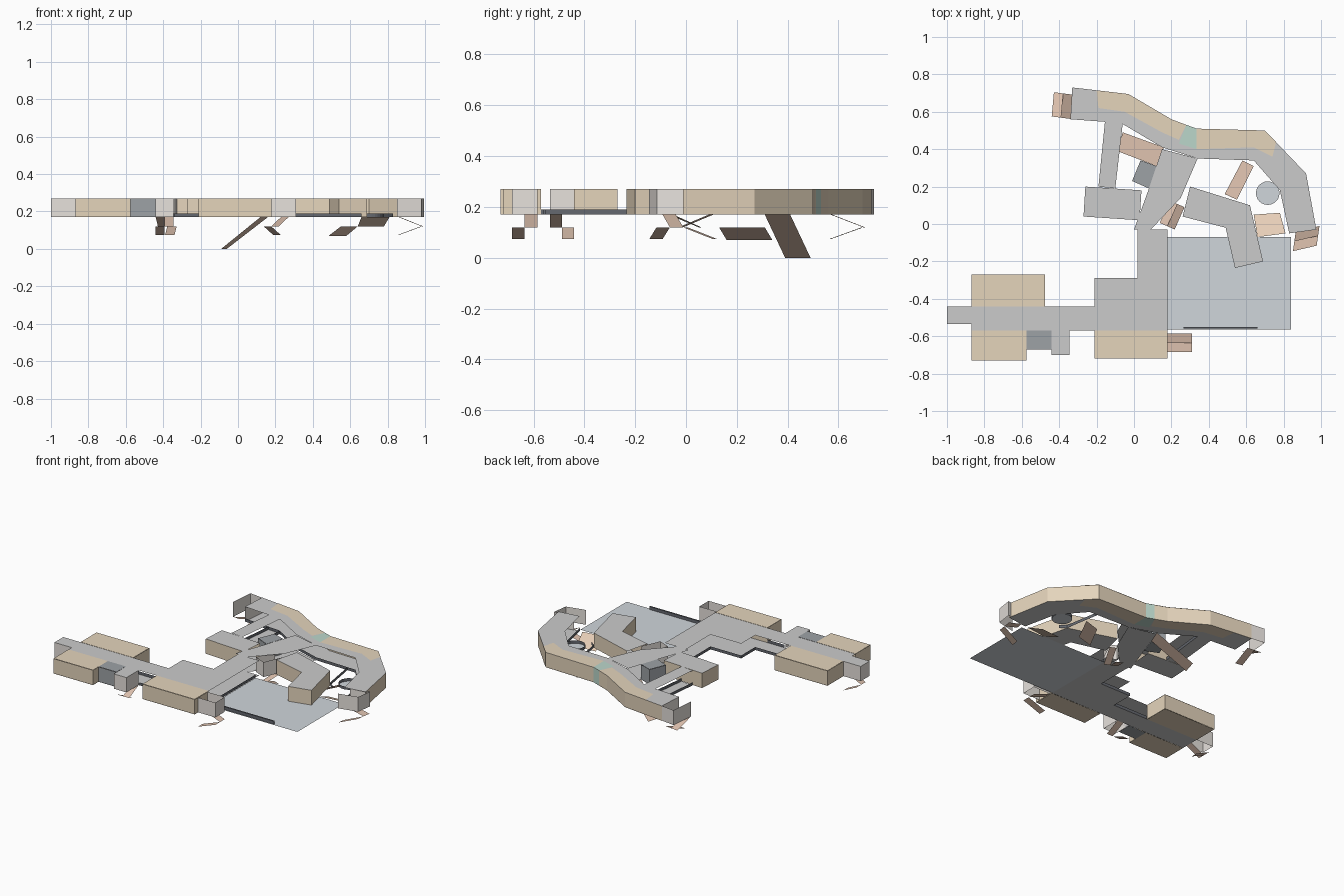
import bpy, math
from mathutils import Vector

if "Cube" in bpy.data.objects:
    bpy.data.objects.remove(bpy.data.objects["Cube"])

LOW, TOP = 0.17, 0.27          # deck level and roof level


def mat(name, r, g, b):
    m = bpy.data.materials.new(name)
    m.diffuse_color = (r, g, b, 1)
    m.use_nodes = True
    m.node_tree.nodes["Principled BSDF"].inputs["Base Color"].default_value = m.diffuse_color
    return m


TAN = mat("tan", 0.78, 0.66, 0.50)
DARK = mat("dark", 0.13, 0.14, 0.16)
CHAR = mat("charcoal", 0.34, 0.36, 0.38)
PALE = mat("pale", 0.80, 0.76, 0.72)
BROWN = mat("brown", 0.72, 0.53, 0.42)
TEAL = mat("teal", 0.50, 0.68, 0.60)
BLUE = mat("blue_grey", 0.63, 0.67, 0.71)
ORANGE = mat("orange", 0.80, 0.62, 0.48)


def mesh(name, verts, faces, m=None):
    me = bpy.data.meshes.new(name)
    me.from_pydata([tuple(v) for v in verts], [], faces)
    me.update()
    ob = bpy.data.objects.new(name, me)
    bpy.context.collection.objects.link(ob)
    if m:
        me.materials.append(m)
    return ob


def rect(x0, x1, y0, y1):
    return [(x0, y0), (x1, y0), (x1, y1), (x0, y1)]


def sheet(name, pts, z, m=None):
    return mesh(name, [(x, y, z) for x, y in pts], [list(range(len(pts)))], m)


def wall(name, pts, m, z0=LOW, z1=TOP, closed=False):
    n = len(pts)
    verts = [(x, y, z0) for x, y in pts] + [(x, y, z1) for x, y in pts]
    faces = [(i, (i + 1) % n, n + (i + 1) % n, n + i)
             for i in range(n if closed else n - 1)]
    return mesh(name, verts, faces, m)


def room(name, pts, m):
    """Closed room: floor, roof and walls in one colour."""
    sheet(name + "_floor", pts, LOW - 0.001, m)
    sheet(name + "_roof", pts, TOP + 0.001, m)
    wall(name + "_walls", pts, m, closed=True)


def corridor(name, pts):
    """Grey deck with a matching grey roof."""
    sheet(name + "_floor", pts, LOW)
    sheet(name + "_roof", pts, TOP)


def kerb(name, pts, closed=False):
    wall(name, pts, DARK, LOW, LOW + 0.02, closed)


def stair_cell(name, a, b, out, run, roof=False):
    """Stair shaft: three pale walls, two flights doubling back."""
    a, b, out = Vector(a), Vector(b), Vector(out)
    c, d = b + out, a + out
    wall(name + "_walls", [a, d, c, b], PALE)
    if roof:
        sheet(name + "_roof", [a, b, c, d], TOP)
    mid, r = (a + b) / 2, out.normalized() * run
    for part, p, q, zn, zf in (("upper", a, mid, 0.17, 0.12),
                               ("lower", mid, b, 0.073, 0.12)):
        mesh(f"{name}_{part}_flight",
             [(*p, zn), (*q, zn), (*(q + r), zf), (*(p + r), zf)],
             [(0, 1, 2, 3)], BROWN)


# Southern wing
corridor("west_corridor", rect(-0.87, -0.21, -0.57, -0.44))
corridor("central_hall", [(-0.21, -0.57), (0.18, -0.57), (0.18, -0.03),
                          (0.02, -0.03), (0.02, -0.29), (-0.21, -0.29)])
room("northwest_room", rect(-0.87, -0.475, -0.44, -0.27), TAN)
room("southwest_room", rect(-0.87, -0.575, -0.73, -0.57), TAN)
room("south_room", rect(-0.21, 0.18, -0.72, -0.57), TAN)
room("service_room", rect(-0.575, -0.44, -0.67, -0.57), CHAR)
kerb("west_corridor_kerb", [(-0.47, -0.44), (-0.21, -0.44), (-0.21, -0.29),
                            (0.02, -0.29), (0.02, -0.03)])
kerb("south_corridor_kerb", [(-0.34, -0.57), (-0.21, -0.57)])
kerb("hall_east_kerb", [(0.18, -0.57), (0.18, -0.07)])

# Open terrace with a low rail
sheet("terrace", rect(0.18, 0.84, -0.565, -0.07), LOW - 0.002, BLUE)
wall("terrace_rail", rect(0.265, 0.66, -0.56, -0.55), DARK, LOW, 0.19, True)
sheet("terrace_rail_top", rect(0.265, 0.66, -0.56, -0.55), 0.19, DARK)

# Links between the hall and the arc
corridor("diagonal_link", [(0.0, -0.03), (0.09, -0.03), (0.25, 0.14),
                           (0.34, 0.35), (0.15, 0.40), (0.08, 0.19)])
SPUR = [(0.03, 0.02), (-0.27, 0.04), (-0.26, 0.20), (0.04, 0.18)]
corridor("west_spur", SPUR)
wall("west_spur_walls", SPUR, TAN)
corridor("north_link", [(-0.19, 0.20), (-0.10, 0.19), (-0.06, 0.54), (-0.155, 0.55)])
kerb("north_link_west_kerb", [(-0.19, 0.20), (-0.155, 0.55)])
kerb("north_link_east_kerb", [(-0.10, 0.19), (-0.06, 0.54)])

# Curved gallery
OUTER = [(-0.33, 0.73), (-0.03, 0.695), (0.20, 0.56), (0.33, 0.51),
         (0.70, 0.50), (0.92, 0.27), (0.975, -0.03)]
INNER = [(-0.34, 0.56), (-0.07, 0.54), (0.15, 0.41), (0.34, 0.35),
         (0.64, 0.34), (0.78, 0.18), (0.83, -0.05)]
n = len(OUTER)
for name, z in (("gallery_floor", LOW), ("gallery_roof", TOP)):
    mesh(name, [(x, y, z) for x, y in OUTER + INNER],
         [(i, i + 1, n + i + 1, n + i) for i in range(n - 1)])
wall("gallery_outer_wall", OUTER, TAN)
kerb("gallery_inner_kerb", INNER)
BANDS = {"west": ([(-0.20, 0.715), (-0.03, 0.695), (0.20, 0.56), (0.28, 0.53),
                   (0.24, 0.45), (0.15, 0.49), (-0.05, 0.60), (-0.19, 0.62)], TAN),
         "middle": ([(0.28, 0.53), (0.335, 0.51), (0.335, 0.40), (0.24, 0.43)], TEAL),
         "east": ([(0.335, 0.51), (0.70, 0.50), (0.76, 0.44), (0.74, 0.36),
                   (0.64, 0.41), (0.335, 0.40)], TAN)}
for side, (pts, m) in BANDS.items():
    sheet(f"gallery_{side}_roof_band", pts, TOP + 0.001, m)
    sheet(f"gallery_{side}_floor_band", pts, LOW - 0.001, m)
wall("gallery_teal_wall", [(0.28, 0.531), (0.335, 0.512)], TEAL)

# Bent inner room
HOOK = [(0.30, 0.20), (0.62, 0.10), (0.69, -0.20), (0.54, -0.235),
        (0.49, -0.02), (0.26, 0.04)]
corridor("bent_room", HOOK)
wall("bent_room_walls", HOOK, TAN)

# Round well between the bent room and the gallery
ring = [(0.715 + 0.063 * math.cos(i * math.pi / 12),
         0.165 + 0.063 * math.sin(i * math.pi / 12)) for i in range(24)]
kerb("well_rim", ring, True)
sheet("well_floor", ring, LOW, BLUE)
kerb("well_court_kerb", [(0.58, 0.34), (0.62, 0.10), (0.66, 0.07)])

# Ramps and dark landing room
room("landing_room", [(0.035, 0.34), (0.12, 0.31), (0.08, 0.19), (-0.01, 0.23)], CHAR)
mesh("long_ramp", [(0.16, 0.41, 0.17), (0.12, 0.31, 0.17),
                   (-0.09, 0.39, 0.0), (-0.06, 0.49, 0.0)], [(0, 1, 2, 3)], BROWN)
mesh("court_ramp", [(0.64, 0.31, 0.12), (0.55, 0.13, 0.12),
                    (0.485, 0.16, 0.07), (0.58, 0.34, 0.07)], [(0, 1, 2, 3)], BROWN)
mesh("terrace_ramp", [(0.64, 0.05, 0.12), (0.66, -0.07, 0.17),
                      (0.81, -0.05, 0.17), (0.78, 0.06, 0.12)], [(0, 1, 2, 3)], ORANGE)

# Stair shafts
stair_cell("west_stair", (-0.87, -0.535), (-0.87, -0.44), (-0.13, 0), 0.10, True)
stair_cell("southwest_stair", (-0.345, -0.57), (-0.44, -0.57), (0, -0.13), 0.10, True)
stair_cell("south_stair", (0.18, -0.585), (0.18, -0.685), (0.13, 0), 0.13)
stair_cell("north_stair", (-0.44, 0.575), (-0.34, 0.562), (0.015, 0.165), 0.13)
stair_cell("east_stair", (0.865, -0.04), (0.85, -0.145), (0.13, 0.03), 0.13)
stair_cell("inner_stair", (0.27, 0.09), (0.19, 0.125), (-0.055, -0.125), 0.13)
